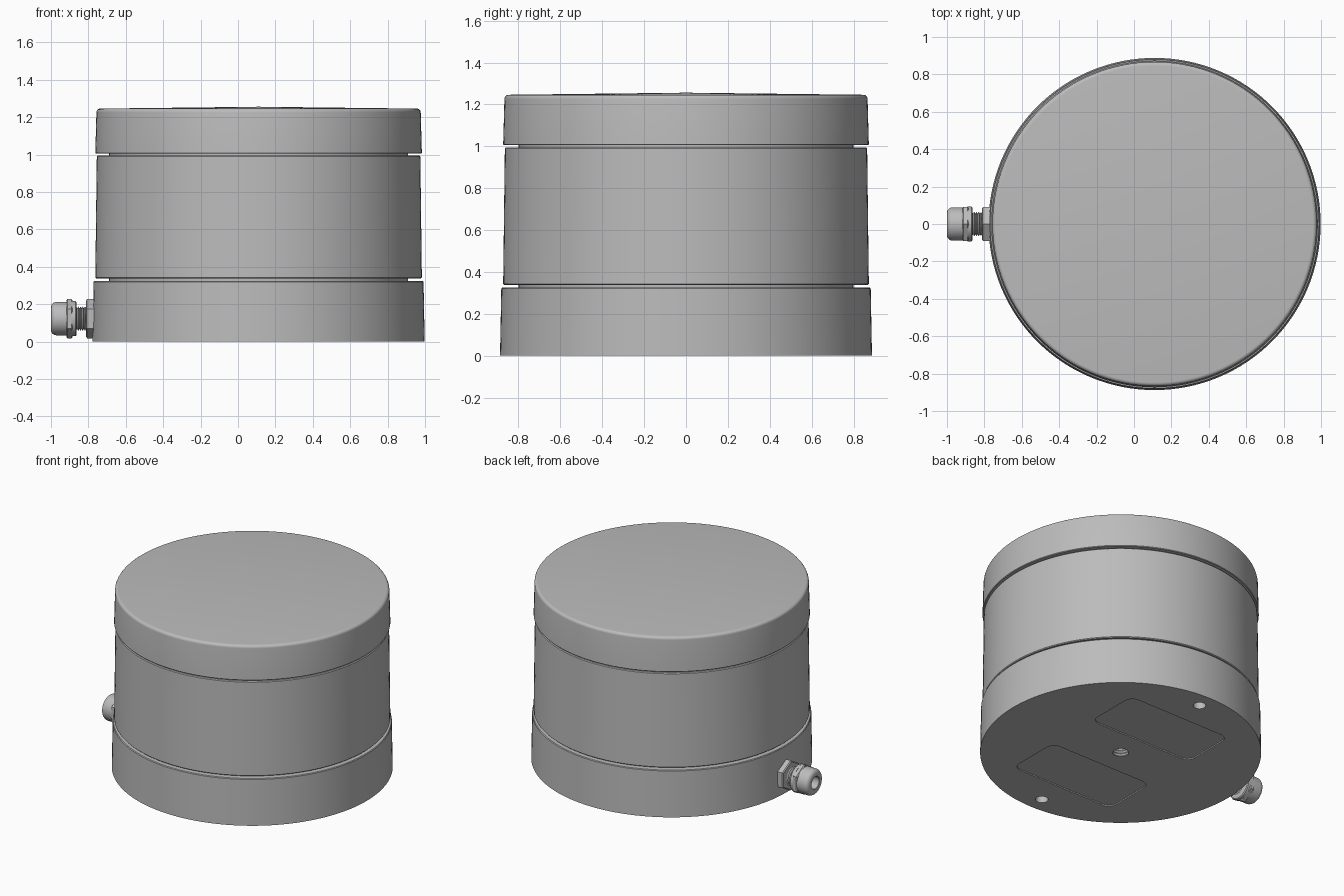
import bpy, bmesh
from math import pi, radians, sin, cos
from mathutils import Matrix

cube = bpy.data.objects.get("Cube")
if cube:
    bpy.data.objects.remove(cube)

grey = bpy.data.materials.new("satin grey")
grey.use_nodes = True
colour = (0.5, 0.5, 0.5, 1)
grey.diffuse_color = colour
grey.node_tree.nodes["Principled BSDF"].inputs["Base Color"].default_value = colour

CX = 0.11      # housing axis
GLAND_Z = 0.123  # cable gland axis


def finish(bm, name, matrix):
    """Turn a bmesh into a placed, smooth-shaded object."""
    bmesh.ops.transform(bm, matrix=matrix, verts=bm.verts)
    bmesh.ops.recalc_face_normals(bm, faces=bm.faces)
    mesh = bpy.data.meshes.new(name)
    bm.to_mesh(mesh)
    bm.free()
    mesh.materials.append(grey)
    obj = bpy.data.objects.new(name, mesh)
    bpy.context.collection.objects.link(obj)
    return obj


def smooth(obj):
    bpy.ops.object.select_all(action='DESELECT')
    obj.select_set(True)
    bpy.context.view_layer.objects.active = obj
    bpy.ops.object.shade_smooth_by_angle(angle=radians(30))


def lathe(name, profile, sides=128, matrix=Matrix.Translation((CX, 0, 0))):
    """Revolve (radius, height) points about z."""
    bm = bmesh.new()
    verts = [bm.verts.new((r, 0, z)) for r, z in profile]
    edges = [bm.edges.new(pair) for pair in zip(verts, verts[1:])]
    bmesh.ops.spin(bm, geom=verts + edges, cent=(0, 0, 0), axis=(0, 0, 1),
                   angle=2 * pi, steps=sides, use_duplicate=False)
    bmesh.ops.remove_doubles(bm, verts=bm.verts, dist=1e-5)
    return finish(bm, name, matrix)


def thread(r_in, r_out, start, end, turns):
    """Zigzag profile of a ribbed cylinder, closed at both ends."""
    step = (end - start) / (2 * turns)
    ridge = [(r_out if i % 2 else r_in, start + i * step) for i in range(2 * turns + 1)]
    return [(0, start)] + ridge + [(0, end)]


def rounded_plate(name, half_x, half_y, corner, y, depth):
    """Rounded rectangle prism straddling the underside."""
    bm = bmesh.new()
    verts = []
    for q, (sx, sy) in enumerate(((1, 1), (-1, 1), (-1, -1), (1, -1))):
        for i in range(7):
            a = (q + i / 6) * pi / 2
            verts.append(bm.verts.new((sx * (half_x - corner) + corner * cos(a),
                                       sy * (half_y - corner) + corner * sin(a), -0.05)))
    face = bm.faces.new(verts)
    new = bmesh.ops.extrude_face_region(bm, geom=[face])["geom"]
    top = [v for v in new if isinstance(v, bmesh.types.BMVert)]
    bmesh.ops.translate(bm, verts=top, vec=(0, 0, 0.05 + depth))
    return finish(bm, name, Matrix.Translation((CX, y, 0)))


# Housing: base, middle drum and lid, separated by narrow grooves
base = lathe("base", [(0, 0), (0.888, 0), (0.882, 0.32), (0.878, 0.325),
                      (0.80, 0.325), (0.80, 0.345), (0, 0.345)])
drum = lathe("drum", [(0, 0.338), (0.868, 0.338), (0.873, 0.343), (0.865, 0.99),
                      (0.86, 0.995), (0.80, 0.995), (0.80, 1.01), (0, 1.01)])
edge = [(0.847 + 0.02 * cos(i * pi / 12), 1.226 + 0.02 * sin(i * pi / 12)) for i in range(7)]
lid = lathe("lid", [(0, 1.005), (0.869, 1.005), (0.873, 1.009)] + edge + [(0, 1.256)])

# Underside: two shallow recesses, two fixing holes and a threaded centre hole
cutters = [lathe("centre_hole_cutter", thread(0.050, 0.058, -0.02, 0.16, 9), 32)]
for side, s in (("back", 1), ("front", -1)):
    cutters.append(rounded_plate(side + "_recess_cutter", 0.40, 0.195, 0.06, 0.385 * s, 0.008))
    cutters.append(lathe(side + "_hole_cutter",
                         [(0, -0.02), (0.04, -0.02), (0.04, 0.08), (0, 0.10)], 32,
                         Matrix.Translation((CX, 0.775 * s, 0))))
for cutter in cutters:
    cutter.hide_render = True
    mod = base.modifiers.new(cutter.name, 'BOOLEAN')
    mod.operation = 'DIFFERENCE'
    mod.solver = 'EXACT'
    mod.object = cutter
bpy.context.view_layer.update()
cut_mesh = bpy.data.meshes.new_from_object(
    base.evaluated_get(bpy.context.evaluated_depsgraph_get()))
base.modifiers.clear()
base.data = cut_mesh
for cutter in cutters:
    bpy.data.objects.remove(cutter)

# Cable gland: heights along its axis run outward, towards -x
out = Matrix.Translation((0, 0, GLAND_Z)) @ Matrix.Rotation(-pi / 2, 4, 'Y')


def hex_nut(name, start, end, r=0.105):
    return lathe(name, [(0, start), (r - 0.008, start), (r, start + 0.006),
                        (r, end - 0.006), (r - 0.008, end), (0, end)], 6, out)


gland = [
    hex_nut("gland_lock_nut", 0.76, 0.812),
    lathe("gland_thread", thread(0.055, 0.065, 0.80, 0.872, 6), 32, out),
    lathe("gland_collar", [(0, 0.864), (0.088, 0.864), (0.094, 0.869),
                           (0.094, 0.89), (0, 0.89)], 48, out),
    hex_nut("gland_body_nut", 0.884, 0.918),
]
dome = [(0.060 + 0.029 * cos(i * pi / 12), 0.971 + 0.029 * sin(i * pi / 12)) for i in range(7)]
gland.append(lathe("gland_cap", [(0, 0.91), (0.089, 0.91)] + dome
                   + [(0.045, 1.0), (0.042, 0.996), (0.042, 0.93), (0, 0.93)], 48, out))

for obj in [base, drum, lid] + gland:
    smooth(obj)
